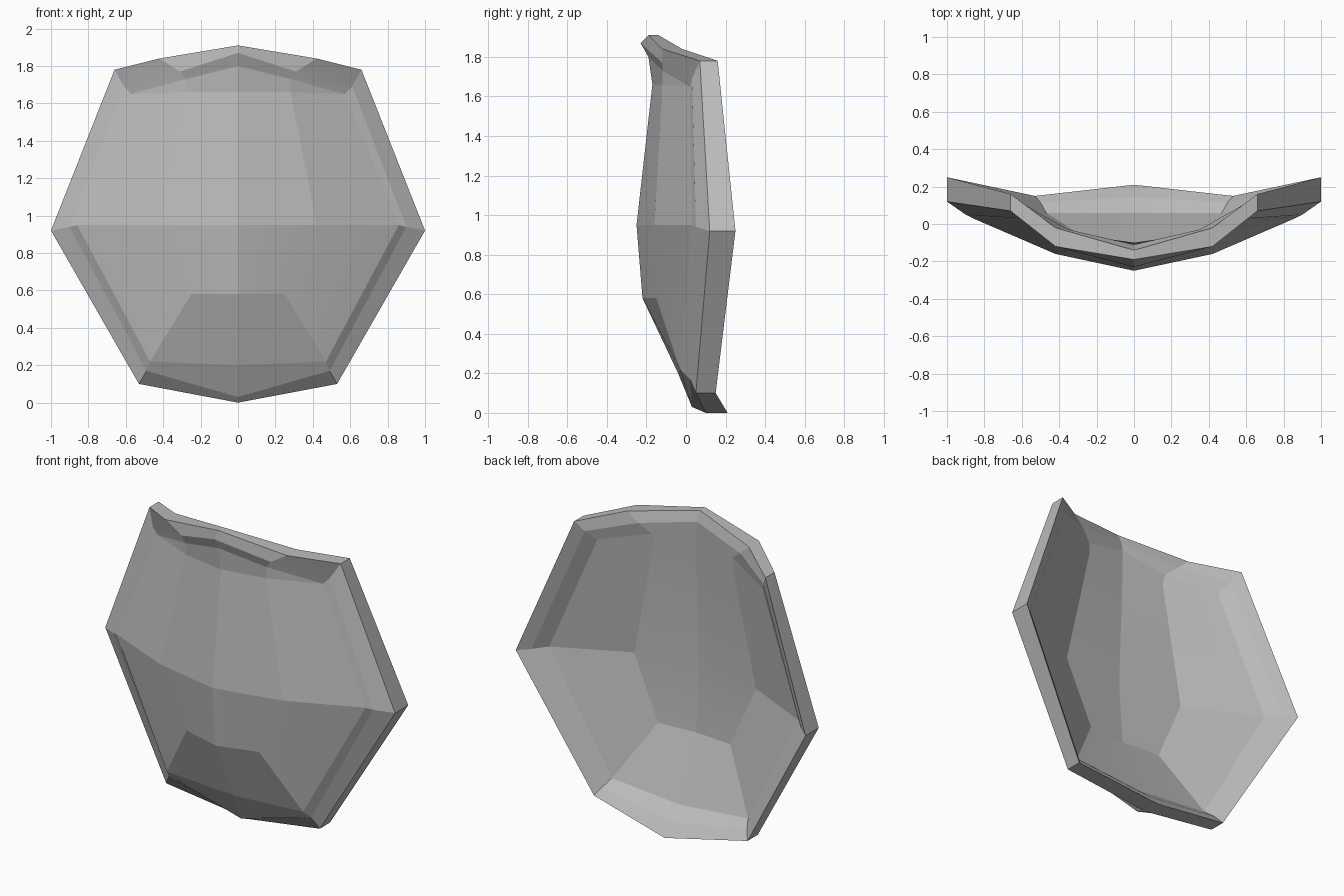
import bpy, bmesh, math
from mathutils import Vector

old = bpy.data.objects.get("Cube")
if old:
    bpy.data.objects.remove(old, do_unlink=True)

grey = bpy.data.materials.new("plain grey")
grey.use_nodes = True
tone = (0.5, 0.5, 0.5, 1)
grey.diffuse_color = tone
grey.node_tree.nodes["Principled BSDF"].inputs["Base Color"].default_value = tone


def build(name, quads, outward):
    """Make the left half from quads, mirror it across x and shade it."""
    bm = bmesh.new()
    for quad in quads:
        bm.faces.new([bm.verts.new(p) for p in quad])
    bmesh.ops.remove_doubles(bm, verts=bm.verts, dist=0.001)
    half = bm.verts[:] + bm.edges[:] + bm.faces[:]
    bmesh.ops.mirror(bm, geom=half, axis='X', merge_dist=0.001)
    bmesh.ops.remove_doubles(bm, verts=bm.verts, dist=0.001)
    bmesh.ops.recalc_face_normals(bm, faces=bm.faces)
    # Turn the whole sheet round if its faces look inward
    if sum(f.normal.dot(outward(f.calc_center_median())) for f in bm.faces) < 0:
        bmesh.ops.reverse_faces(bm, faces=bm.faces)
    mesh = bpy.data.meshes.new(name)
    bm.to_mesh(mesh)
    bm.free()
    mesh.materials.append(grey)
    obj = bpy.data.objects.new(name, mesh)
    bpy.context.collection.objects.link(obj)
    bpy.ops.object.select_all(action='DESELECT')
    obj.select_set(True)
    bpy.context.view_layer.objects.active = obj
    bpy.ops.object.shade_smooth_by_angle(angle=math.radians(8))


def plate(name, border, inner, facing):
    """Faceted sheet: inner corners (centre, side per row) inside a border."""
    top, brow, shoulder, side, foot, toe = border
    crown_mid, crown, boss_mid, boss, low_mid, low = map(Vector, inner)
    build(name, [
        (top, brow, crown, crown_mid),
        (brow, shoulder, crown),
        (crown_mid, crown, boss, boss_mid),
        (crown, shoulder, side, boss),
        (boss_mid, boss, low, low_mid),
        (boss, side, foot, low),
        (low_mid, low, foot, toe),
    ], lambda centre: Vector((0, facing, 0)))


# Rim stations from top to bottom: outer back corner, band depth,
# front lip, front plate border, back plate border
stations = [
    ((0, -.14, 1.91), .05, (0, -.23, 1.87), (0, -.19, 1.8), (0, -.1, 1.79)),
    ((.42, -.02, 1.84), .1, (.31, -.12, 1.77), (.28, -.12, 1.73), (.28, -.06, 1.72)),
    ((.66, .16, 1.78), .09, (.61, .03, 1.69), (.57, .02, 1.65), (.57, .06, 1.65)),
    ((1, .25, .92), .13, (.9, .05, .94), (.86, .03, .95), (.86, .12, .93)),
    ((.53, .15, .1), .1, (.49, .02, .17), (.47, -.03, .22), (.47, .06, .19)),
    ((0, .21, 0), .11, (0, .03, .03), (0, -.04, .2), (0, .06, .15)),
]
sections = []
for back, depth, lip, seat, edge in stations:
    back, lip, seat, edge = map(Vector, (back, lip, seat, edge))
    front = back - Vector((0, depth, 0))
    ridge = back.lerp(edge, .5) + Vector((0, .01, 0))
    sections.append([seat, lip, front, back, ridge, edge])

# Rim strip wrapping from the front plate round to the back plate
rim = []
for a, b in zip(sections, sections[1:]):
    for i in range(len(a) - 1):
        rim.append((a[i], a[i + 1], b[i + 1], b[i]))
build("rim", rim, lambda centre: centre - Vector((0, 0, .95)))

plate("front_plate", [s[0] for s in sections], [
    (0, -.17, 1.66), (.28, -.12, 1.66),
    (0, -.25, .95), (.42, -.16, .95),
    (0, -.22, .58), (.25, -.15, .58)], -1)
plate("back_plate", [s[-1] for s in sections], [
    (0, -.1, 1.66), (.27, -.07, 1.66),
    (0, -.13, .93), (.42, -.09, .93),
    (0, -.1, .54), (.25, -.08, .54)], 1)
